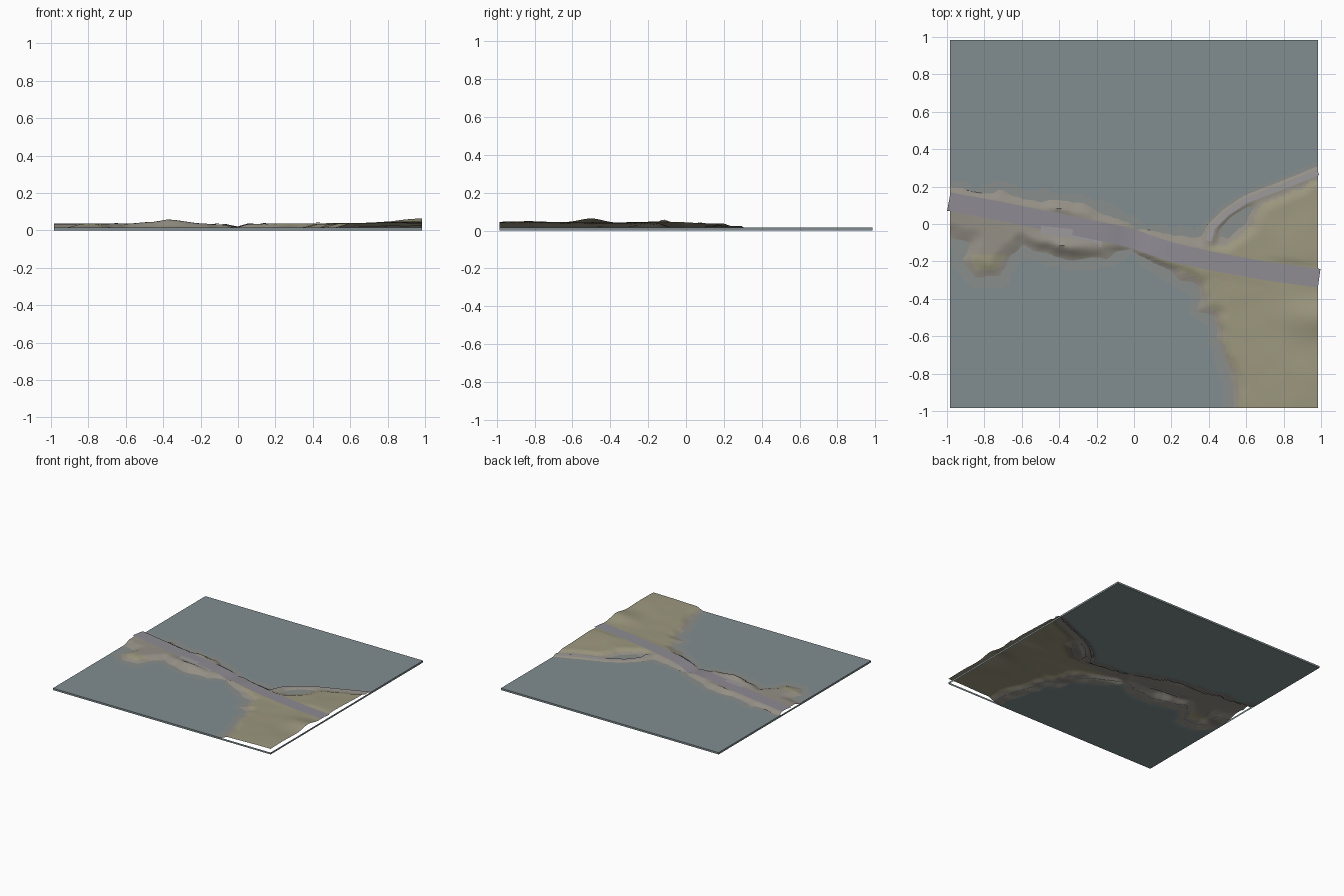
import bpy, bmesh, math
from mathutils import Vector, noise

if "Cube" in bpy.data.objects:
    bpy.data.objects.remove(bpy.data.objects["Cube"])

E, WATER, N = 0.985, 0.015, 120


def material(name, r, g, b):
    m = bpy.data.materials.new(name)
    m.diffuse_color = (r, g, b, 1)
    m.use_nodes = True
    m.node_tree.nodes["Principled BSDF"].inputs["Base Color"].default_value = m.diffuse_color
    return m


deep = material("deep_water", 0.22, 0.27, 0.28)
shallow = material("shallow_water", 0.25, 0.27, 0.26)
sand = material("shore", 0.30, 0.28, 0.24)
grass = material("grass", 0.33, 0.31, 0.21)
asphalt = material("asphalt", 0.27, 0.26, 0.29)
gravel = material("gravel", 0.34, 0.32, 0.33)

# Coast outlines of the mainland and the island
MAIN = [(.53, -1.3), (.53, -.85), (.46, -.66), (.43, -.5), (.35, -.46), (.35, -.34),
        (.2, -.26), (.07, -.18), (.03, -.1), (.1, -.06), (.33, -.07), (.5, -.08),
        (.6, 0), (.65, .12), (.99, .27), (1.3, .4), (1.3, -1.3)]
ISLE = [(-1.3, .19), (-.92, .18), (-.85, .12), (-.72, .18), (-.6, .13), (-.3, .11),
        (-.1, .03), (-.01, -.02), (-.02, -.1), (-.15, -.18), (-.35, -.19), (-.6, -.12),
        (-.68, -.2), (-.72, -.28), (-.85, -.28), (-.92, -.2), (-.88, -.1), (-1.3, .02)]

# Road centre lines as x, y, z
ROAD = [(-.99, .12, .040), (-.8, .085, .039), (-.6, .045, .037), (-.4, .005, .036),
        (-.2, -.035, .037), (-.08, -.06, .034), (0, -.08, .017), (.07, -.105, .036),
        (.2, -.15, .039), (.4, -.195, .040), (.7, -.25, .042), (.99, -.29, .044)]
TRACK = [(.4, -.09, .036), (.42, -.02, .028), (.5, .06, .024), (.6, .125, .024),
         (.8, .2, .026), (.985, .275, .026)]


def near_line(x, y, pts):
    """Distance to a polyline and the height of its nearest point."""
    best = (9.0, 0.0)
    for a, b in zip(pts, pts[1:]):
        dx, dy = b[0] - a[0], b[1] - a[1]
        t = max(0, min(1, ((x - a[0]) * dx + (y - a[1]) * dy) / (dx * dx + dy * dy)))
        d = math.hypot(x - a[0] - t * dx, y - a[1] - t * dy)
        if d < best[0]:
            best = (d, a[2] + t * (b[2] - a[2]) if len(a) > 2 else 0)
    return best


def signed(x, y, poly):
    inside = False
    for a, b in zip(poly, poly[1:] + poly[:1]):
        if (a[1] > y) != (b[1] > y) and x < (b[0] - a[0]) * (y - a[1]) / (b[1] - a[1]) + a[0]:
            inside = not inside
    d = near_line(x, y, poly + poly[:1])[0]
    return d if inside else -d


def shore(x, y):
    return max(signed(x, y, MAIN), signed(x, y, ISLE)) + 0.02 * noise.noise(Vector((x * 14, y * 14, 3)))


def hill(x, y, cx, cy, rx, ry, h):
    return h * math.exp(-((x - cx) / rx) ** 2 - ((y - cy) / ry) ** 2)


def step(a, b, v):
    t = max(0, min(1, (v - a) / (b - a)))
    return t * t * (3 - 2 * t)


def height(x, y, d):
    if d < 0:
        h = WATER * max(0, 1 + d / 0.07)
    else:
        h = WATER + 0.021 * min(1, d / 0.07)
        h += min(1, d / 0.06) * (
            hill(x, y, .97, -.5, .16, .09, .026) + hill(x, y, .95, -.85, .3, .25, .012)
            + hill(x, y, .9, -.15, .25, .2, .012)
            + hill(x, y, -.4, .075 - .1 * (x + .4), .17, .035, .025)
            + hill(x, y, -.38, -.125 - .1 * (x + .4), .17, .04, .025))
        h += 0.002 * noise.noise(Vector((x * 8, y * 8, 1))) * min(1, d / .05)
    # Embankments and cuttings follow the roads
    for line, half, edge in ((ROAD, .05, .085), (TRACK, .015, .05)):
        r, z = near_line(x, y, line)
        w = 1 - step(half, edge, r)
        h = h * (1 - w) + (z - .002) * w
    return h


def finish(name, bm, mats):
    me = bpy.data.meshes.new(name)
    bm.to_mesh(me)
    bm.free()
    for m in mats:
        me.materials.append(m)
    ob = bpy.data.objects.new(name, me)
    bpy.context.collection.objects.link(ob)
    for o in bpy.context.selected_objects:
        o.select_set(False)
    ob.select_set(True)
    bpy.context.view_layer.objects.active = ob
    bpy.ops.object.shade_smooth_by_angle(angle=math.radians(40))
    return ob


# Terrain sheet: flat sea bed with land rising out of it
bm = bmesh.new()
bmesh.ops.create_grid(bm, x_segments=N, y_segments=N, size=E)
dist, tops = {}, {}
for v in bm.verts:
    x, y = v.co.x, v.co.y
    d = shore(x, y)
    v.co.z = max(0, height(x, y, d))
    dist[v.index], tops[v.index] = d, v.co.z
for f in bm.faces:
    c = f.calc_center_median()
    d = sum(dist[v.index] for v in f.verts) / 4
    isle_side = c.x < .4 and c.y > -.17
    if c.z < .004:
        f.material_index = 2
    elif d > .03 and not isle_side:
        f.material_index = 1
finish("terrain", bm, [sand, grass, deep])

# Water surface around the land, with a rim down to the bed
bm = bmesh.new()
bmesh.ops.create_grid(bm, x_segments=N, y_segments=N, size=E)
dry = []
for f in bm.faces:
    t = [tops[v.index] for v in f.verts]
    if min(t) > WATER:
        dry.append(f)
    elif max(t) > .005:
        f.material_index = 1
for v in bm.verts:
    v.co.z = WATER
bmesh.ops.delete(bm, geom=dry, context='FACES')
corners = [(-E, -E), (E, -E), (E, E), (-E, E)]
for a, b in zip(corners, corners[1:] + corners[:1]):
    bm.faces.new([bm.verts.new(p) for p in
                  ((*a, 0), (*b, 0), (*b, WATER), (*a, WATER))])
finish("water", bm, [deep, shallow])


def ribbon(name, pts, half, mat, lift):
    """Flat strip following a centre line."""
    bm = bmesh.new()
    rows = []
    for i, p in enumerate(pts):
        a, b = pts[max(0, i - 1)], pts[min(len(pts) - 1, i + 1)]
        t = Vector((b[0] - a[0], b[1] - a[1])).normalized()
        n = Vector((-t.y, t.x, 0)) * half
        c = Vector((p[0], p[1], p[2] + lift))
        rows.append((bm.verts.new(c - n), bm.verts.new(c + n)))
    for r, s in zip(rows, rows[1:]):
        bm.faces.new((r[0], s[0], s[1], r[1]))
    return finish(name, bm, [mat])


ribbon("main_road", ROAD, .05, asphalt, .001)
ribbon("side_track", TRACK, .014, gravel, .001)
# Paved yard beside the road in the island cutting
ribbon("yard", [(-.5, -.045, .037), (-.35, -.06, .037), (-.17, -.09, .036)], .035, gravel, .0005)
